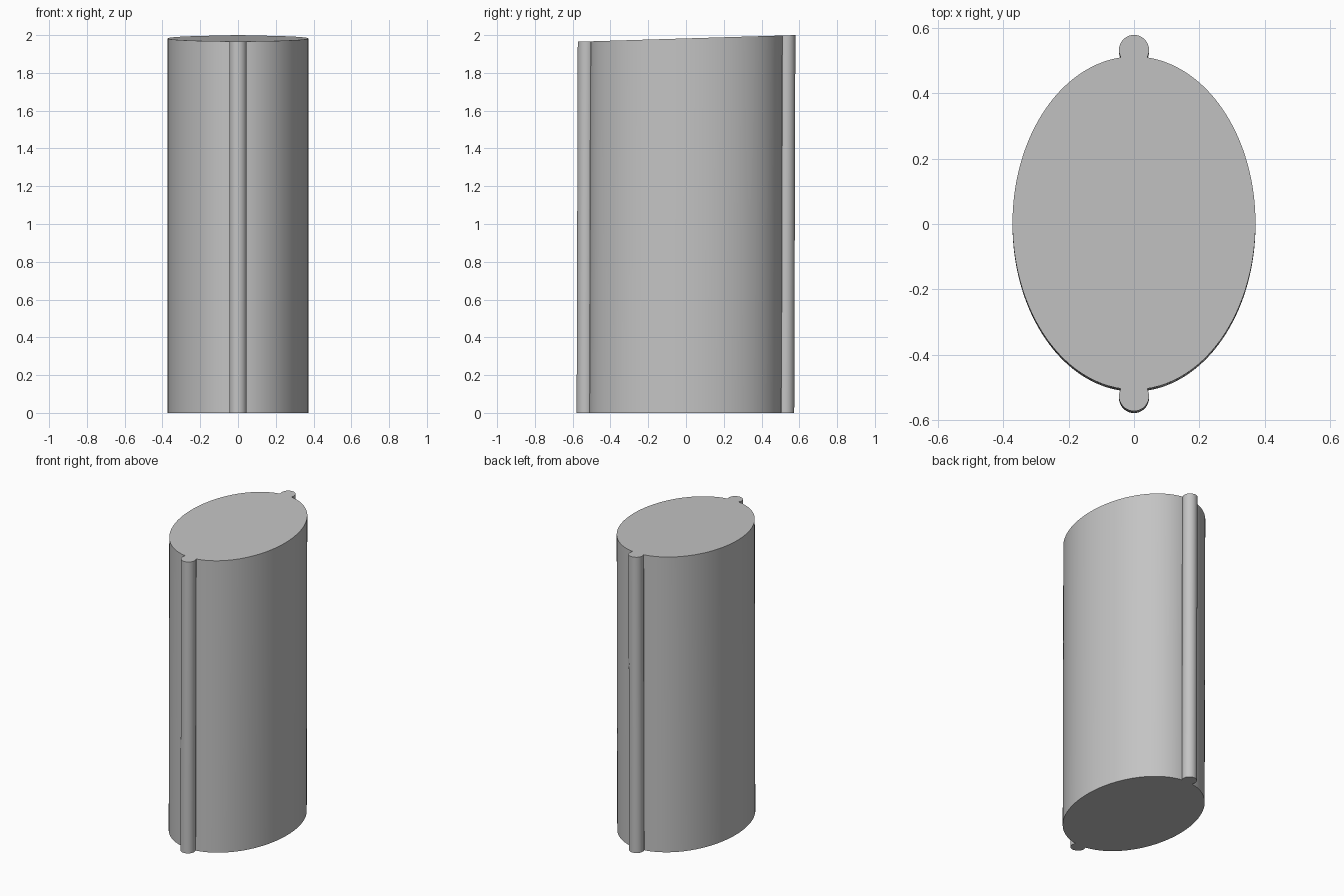
import bpy
import bmesh
from math import sin, cos, pi, radians, hypot

if "Cube" in bpy.data.objects:
    bpy.data.objects.remove(bpy.data.objects["Cube"], do_unlink=True)

RX, RY = 0.372, 0.51            # elliptical body
BEAD_R, BEAD_Y = 0.046, 0.53    # round ribs on front and back
LEAN, SLOPE, MID_Z = 0.003, 0.0304, 1.9825

grey = bpy.data.materials.new("plain grey")
grey.use_nodes = True
grey.diffuse_color = (0.55, 0.55, 0.55, 1)
grey.node_tree.nodes["Principled BSDF"].inputs["Base Color"].default_value = (0.55, 0.55, 0.55, 1)


def half_outline(sign):
    """Half of the outline: body side followed by a rib, turned by sign."""
    pts = []
    for i in range(256):
        a = -pi / 2 + pi * i / 255
        x, y = RX * cos(a), RY * sin(a)
        if hypot(x, abs(y) - BEAD_Y) > BEAD_R:
            pts.append((x, y))
    for i in range(65):
        a = 2 * pi * i / 64 - pi / 2
        x, y = BEAD_R * cos(a), BEAD_Y + BEAD_R * sin(a)
        if (x / RX) ** 2 + (y / RY) ** 2 > 1:
            pts.append((x, y))
    return [(x * sign, y * sign) for x, y in pts]


# Ribbed column, leaning slightly, with a sloping top
bm = bmesh.new()
outline = half_outline(1) + half_outline(-1)
bottom = [bm.verts.new((x, y - LEAN, 0)) for x, y in outline]
top = [bm.verts.new((x, y + LEAN, MID_Z + SLOPE * y)) for x, y in outline]
n = len(outline)
for i in range(n):
    j = (i + 1) % n
    bm.faces.new((bottom[i], bottom[j], top[j], top[i]))
bm.faces.new(top)
bm.faces.new(bottom[::-1])
bmesh.ops.recalc_face_normals(bm, faces=bm.faces)
mesh = bpy.data.meshes.new("ribbed_column")
bm.to_mesh(mesh)
bm.free()
mesh.materials.append(grey)
column = bpy.data.objects.new("ribbed_column", mesh)
bpy.context.collection.objects.link(column)

bpy.ops.object.select_all(action="DESELECT")
column.select_set(True)
bpy.context.view_layer.objects.active = column
bpy.ops.object.shade_smooth_by_angle(angle=radians(30))
